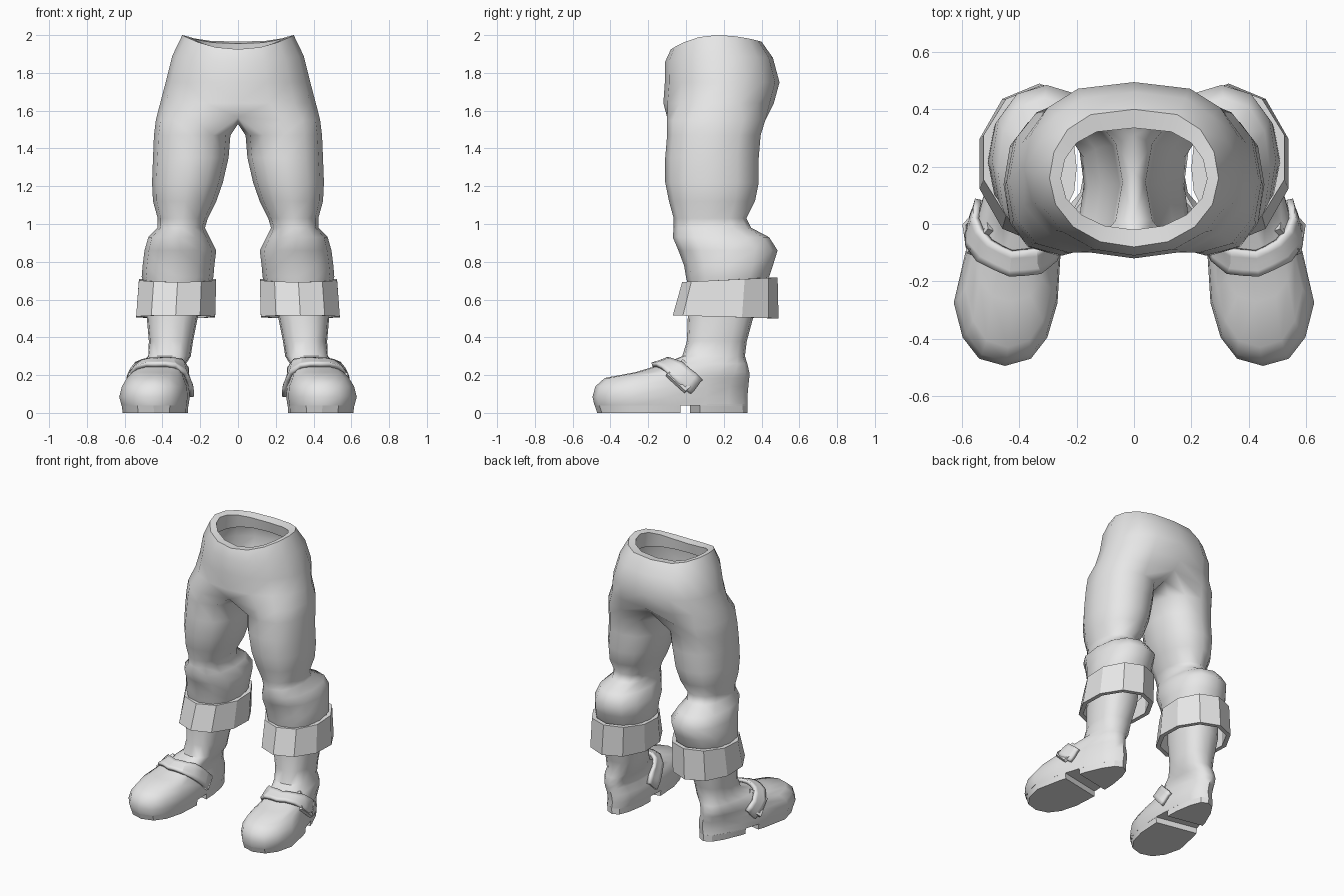
import bpy
import bmesh
from math import sin, cos, pi, radians
from mathutils import Vector

if "Cube" in bpy.data.objects:
    bpy.data.objects.remove(bpy.data.objects["Cube"])

grey = bpy.data.materials.new("plain_grey")
grey.use_nodes = True
grey.diffuse_color = (0.8, 0.8, 0.8, 1)
grey.node_tree.nodes["Principled BSDF"].inputs["Base Color"].default_value = (0.8, 0.8, 0.8, 1)


def power(v, p):
    return abs(v) ** p * (1 if v >= 0 else -1)


def ring(z, x_in, x_out, y_front, y_back, n=12, start=-120, p=0.88, tilt=0):
    """Rounded horizontal loop, counter-clockwise from above."""
    points = []
    for i in range(n):
        a = radians(start) + 2 * pi * i / n
        c, s = power(cos(a), p), power(sin(a), p)
        points.append(((x_in + x_out + (x_out - x_in) * c) / 2,
                       (y_front + y_back + (y_back - y_front) * s) / 2, z + tilt * s))
    return points


def bridge(bm, low, high, closed=True):
    n = len(low)
    for i in range(n if closed else n - 1):
        j = (i + 1) % n
        bm.faces.new((low[i], low[j], high[j], high[i]))


def add_ring(bm, points):
    return [bm.verts.new(p) for p in points]


def loft(rings, caps=False):
    bm = bmesh.new()
    loops = [add_ring(bm, r) for r in rings]
    for low, high in zip(loops, loops[1:]):
        bridge(bm, low, high)
    if caps:
        bm.faces.new(loops[0][::-1])
        bm.faces.new(loops[-1])
    return bm


def finish(name, bm, angle):
    """Turn a left-hand part into a shaded object."""
    mesh = bpy.data.meshes.new(name)
    bm.to_mesh(mesh)
    bm.free()
    mesh.materials.append(grey)
    obj = bpy.data.objects.new(name, mesh)
    bpy.context.collection.objects.link(obj)
    bpy.ops.object.select_all(action='DESELECT')
    obj.select_set(True)
    bpy.context.view_layer.objects.active = obj
    bpy.ops.object.shade_smooth_by_angle(angle=radians(angle))
    return obj


def mirror(obj):
    mod = obj.modifiers.new("both_sides", 'MIRROR')
    mod.use_clip = True
    mod.merge_threshold = 0.0005


# Trousers: closed leg loops that open into half loops at the hips
leg = [(0.60, 0.17, 0.47, 0.03, 0.38), (0.72, 0.13, 0.51, 0.0, 0.44),
       (0.78, 0.125, 0.505, -0.01, 0.46), (0.86, 0.115, 0.495, -0.04, 0.485),
       (0.93, 0.15, 0.475, -0.07, 0.44), (0.98, 0.175, 0.425, -0.065, 0.345),
       (1.03, 0.16, 0.425, -0.065, 0.32), (1.12, 0.115, 0.45, -0.09, 0.365),
       (1.22, 0.08, 0.455, -0.11, 0.385), (1.35, 0.05, 0.45, -0.11, 0.385),
       (1.47, 0.04, 0.445, -0.10, 0.395)]
bm = loft([ring(*r) for r in leg])
bm.verts.ensure_lookup_table()
thigh_top = list(bm.verts)[-12:]
crotch = ring(1.55, 0.02, 0.435, -0.10, 0.42)
crotch[0], crotch[8] = (0, -0.10, 1.565), (0, 0.41, 1.59)
crotch[9:] = [(0, 0.31, 1.55), (0, 0.18, 1.53), (0, 0.02, 1.53)]
crotch = add_ring(bm, crotch)
bridge(bm, thigh_top, crotch)


def hip_arc(z, half_width, y_front, y_back, front_dip, back_dip):
    points = []
    for i in range(9):
        a = -pi / 2 + pi * i / 8
        c, s = max(cos(a), 0), sin(a)
        x = half_width * c ** (0.7 if s > 0 else 0.95) if 0 < i < 8 else 0
        dip = front_dip if s < 0 else back_dip
        points.append((x, (y_front + y_back + (y_back - y_front) * s) / 2, z - dip * s * s))
    return points


hips = [(1.64, 0.412, -0.12, 0.465, 0, 0), (1.75, 0.383, -0.112, 0.495, 0, 0),
        (1.89, 0.348, -0.11, 0.46, 0.03, 0.01), (2.0, 0.295, -0.08, 0.40, 0.075, 0.035),
        (1.99, 0.255, -0.02, 0.335, 0.07, 0.035), (1.88, 0.265, -0.03, 0.35, 0.03, 0)]
low = crotch[:9]
for arc in hips:
    high = add_ring(bm, hip_arc(*arc))
    bridge(bm, low, high, closed=False)
    low = high
mirror(finish("trousers", bm, 60))


# Turned-up cuffs, faceted
def cuff_ring(z, x_in, x_out, y_front, y_back, inset, tilt):
    return ring(z, x_in + inset, x_out - inset, y_front + inset, y_back - inset,
                n=10, start=18, p=1, tilt=tilt)


bottom = (0.508, 0.11, 0.55, -0.07, 0.49)
top = (0.705, 0.105, 0.535, -0.02, 0.485)
cuff = loft([cuff_ring(*top, 0.03, 0.012), cuff_ring(*bottom, 0.03, -0.008),
             cuff_ring(*bottom, 0, -0.008), cuff_ring(*top, 0, 0.012),
             cuff_ring(*top, 0.03, 0.012)])
bmesh.ops.remove_doubles(cuff, verts=cuff.verts, dist=0.0005)
mirror(finish("cuffs", cuff, 25))


# Boots: stacked outlines, wider at the toe, straight along the inner side
def foot_ring(z, x_in, y_front, y_back, toe_half, heel_half):
    points = []
    for i in range(16):
        a = 2 * pi * i / 16
        c, s = power(cos(a), 0.8), power(sin(a), 0.8)
        half = heel_half + (toe_half - heel_half) * min(1, (1 - s) / 1.5)
        points.append((x_in + half * (1 + c),
                       (y_front + y_back + (y_back - y_front) * s) / 2, z))
    return points


boot = [(0.04, 0.262, -0.485, 0.325, 0.185, 0.105), (0.085, 0.255, -0.495, 0.325, 0.195, 0.105),
        (0.14, 0.26, -0.48, 0.33, 0.185, 0.105), (0.185, 0.28, -0.43, 0.335, 0.16, 0.1),
        (0.215, 0.285, -0.27, 0.335, 0.143, 0.098), (0.26, 0.275, -0.12, 0.325, 0.125, 0.1),
        (0.30, 0.25, -0.02, 0.312, 0.115, 0.108), (0.38, 0.238, 0.005, 0.322, 0.117, 0.117),
        (0.52, 0.21, 0.01, 0.36, 0.137, 0.137), (0.62, 0.20, 0.02, 0.37, 0.14, 0.14)]
boots = finish("boots", loft([foot_ring(*r) for r in boot], caps=True), 50)
mirror(boots)

# Sole and heel blocks with a slanting gap between them
across = Vector((0.2, -1, 0))
for name, spot, side in (("front_soles", (0.43, -0.055, 0), -1), ("heels", (0.41, 0.05, 0), 1)):
    sole = loft([foot_ring(0, 0.265, -0.47, 0.325, 0.18, 0.1),
                 foot_ring(0.045, 0.262, -0.485, 0.325, 0.185, 0.105)], caps=True)
    bmesh.ops.bisect_plane(sole, geom=sole.verts[:] + sole.edges[:] + sole.faces[:],
                           plane_co=spot, plane_no=across * side, clear_outer=True)
    bmesh.ops.holes_fill(sole, edges=[e for e in sole.edges if e.is_boundary])
    bmesh.ops.recalc_face_normals(sole, faces=sole.faces)
    mirror(finish(name, sole, 30))

# Straps hugging the instep
path = [Vector(p) for p in ((0.255, 0.03, 0.12), (0.275, -0.05, 0.20), (0.34, -0.13, 0.265),
                            (0.43, -0.14, 0.27), (0.51, -0.09, 0.24), (0.56, -0.01, 0.19),
                            (0.57, 0.06, 0.14))]
strap = bmesh.new()
rows = []
for k, p in enumerate(path):
    along = path[min(k + 1, 6)] - path[max(k - 1, 0)]
    out = (p - Vector((0.41, 0.06, 0.08))).normalized()
    wide = along.cross(out).normalized() * 0.05
    rows.append(add_ring(strap, [p - wide, p, p + wide]))
for a, b in zip(rows, rows[1:]):
    bridge(strap, a, b, closed=False)
bmesh.ops.subdivide_edges(strap, edges=strap.edges[:], cuts=1, use_grid_fill=True)
bmesh.ops.recalc_face_normals(strap, faces=strap.faces)
straps = finish("straps", strap, 40)
wrap = straps.modifiers.new("hug", 'SHRINKWRAP')
wrap.target = boots
wrap.wrap_method = 'NEAREST_SURFACEPOINT'
wrap.wrap_mode = 'ABOVE_SURFACE'
wrap.offset = 0.014
shell = straps.modifiers.new("thickness", 'SOLIDIFY')
shell.thickness = 0.024
shell.offset = 0
mirror(straps)

# Square buckle frames set on the outer side
corners = [Vector(c) for c in ((0.575, -0.105, 0.2), (0.59, -0.005, 0.11),
                               (0.515, 0.075, 0.185), (0.50, -0.02, 0.28))]
middle = sum(corners, Vector()) / 4
facing = (corners[1] - corners[0]).cross(corners[2] - corners[0]).normalized() * 0.011


def square(scale, lift):
    return [middle + (c - middle) * scale + facing * lift for c in corners]


buckle = loft([square(0.74, 1), square(0.74, -1), square(1, -1), square(1, 1), square(0.74, 1)])
# Buckle prong
prong = [(corners[0] + corners[1]) / 2, (corners[2] + corners[3]) / 2]
side = (corners[1] - corners[0]).normalized() * 0.008
ends = [add_ring(buckle, [p + side, p + facing * 0.8, p - side, p - facing * 0.8]) for p in prong]
bridge(buckle, ends[0], ends[1])
bmesh.ops.remove_doubles(buckle, verts=buckle.verts, dist=0.0005)
bmesh.ops.recalc_face_normals(buckle, faces=buckle.faces)
mirror(finish("buckles", buckle, 30))
